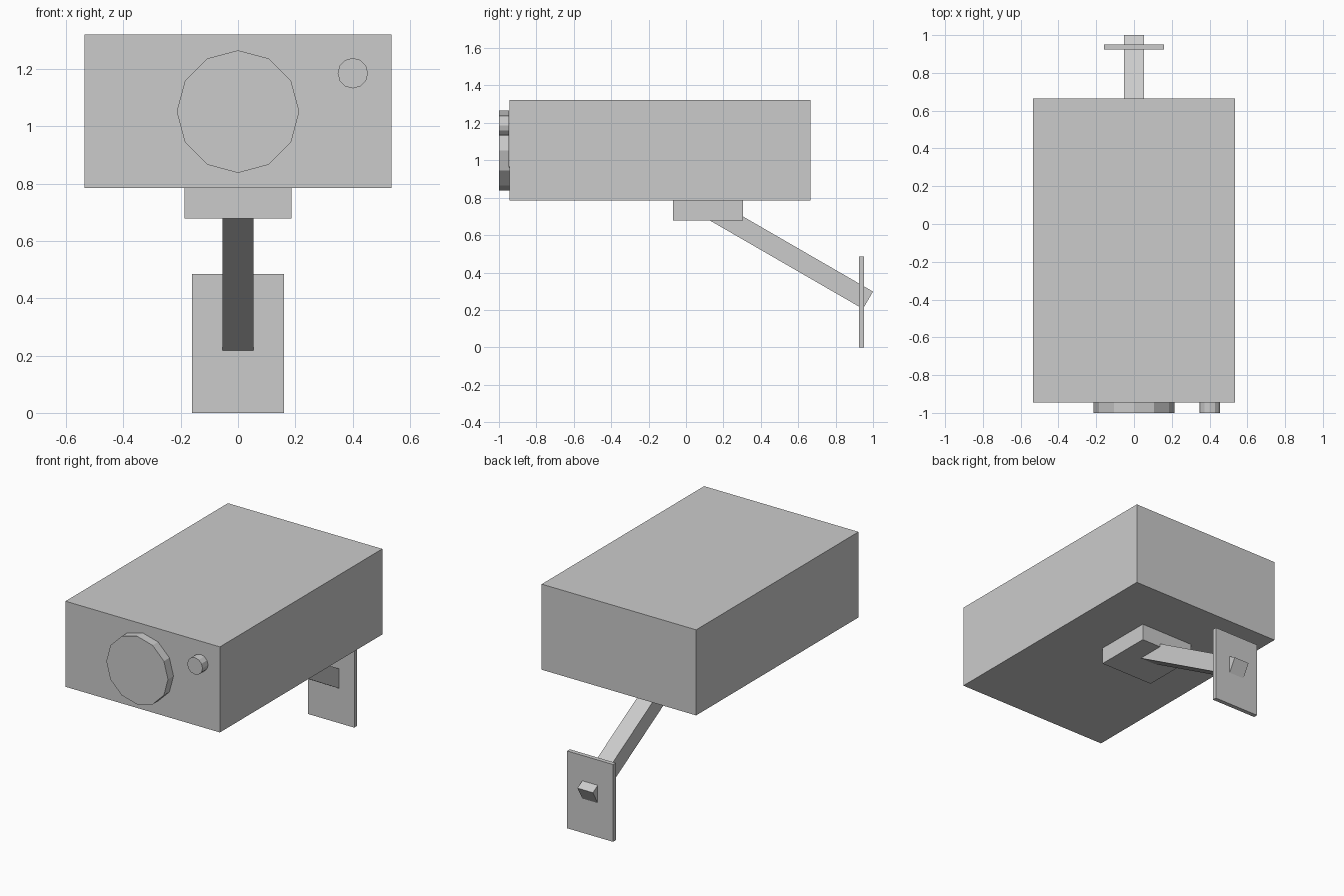
import bpy
from math import pi, radians, cos, sin

if "Cube" in bpy.data.objects:
    bpy.data.objects.remove(bpy.data.objects["Cube"])


def box(name, center, size, tilt=0.0):
    bpy.ops.mesh.primitive_cube_add(size=1, location=center, rotation=(tilt, 0, 0))
    ob = bpy.context.object
    ob.name = name
    ob.scale = size
    return ob


def disc(name, x, z, radius, y_front, y_back, sides=12):
    bpy.ops.mesh.primitive_cylinder_add(
        vertices=sides, radius=radius, depth=y_back - y_front,
        location=(x, (y_front + y_back) / 2, z), rotation=(pi / 2, 0, 0))
    bpy.context.object.name = name


# Camera housing
box("housing", (0, -0.14, 1.053), (1.072, 1.61, 0.537))

# Lens and small sensor on the front face
disc("lens", 0, 1.052, 0.214, -1.0, -0.945)
disc("sensor", 0.401, 1.186, 0.053, -1.0, -0.945)

# Mounting block under the housing
box("mount_block", (0, 0.118, 0.732), (0.375, 0.374, 0.107))

# Sloping arm, running from inside the block through the wall plate
slope, length, thick = radians(30), 0.95, 0.107
end_y, end_z = 0.973, 0.252
box("arm", (0, end_y - cos(slope) * length / 2, end_z + sin(slope) * length / 2),
    (thick, length, thick), -slope)

# Wall plate
box("wall_plate", (0, 0.938, 0.2425), (0.32, 0.027, 0.485))
